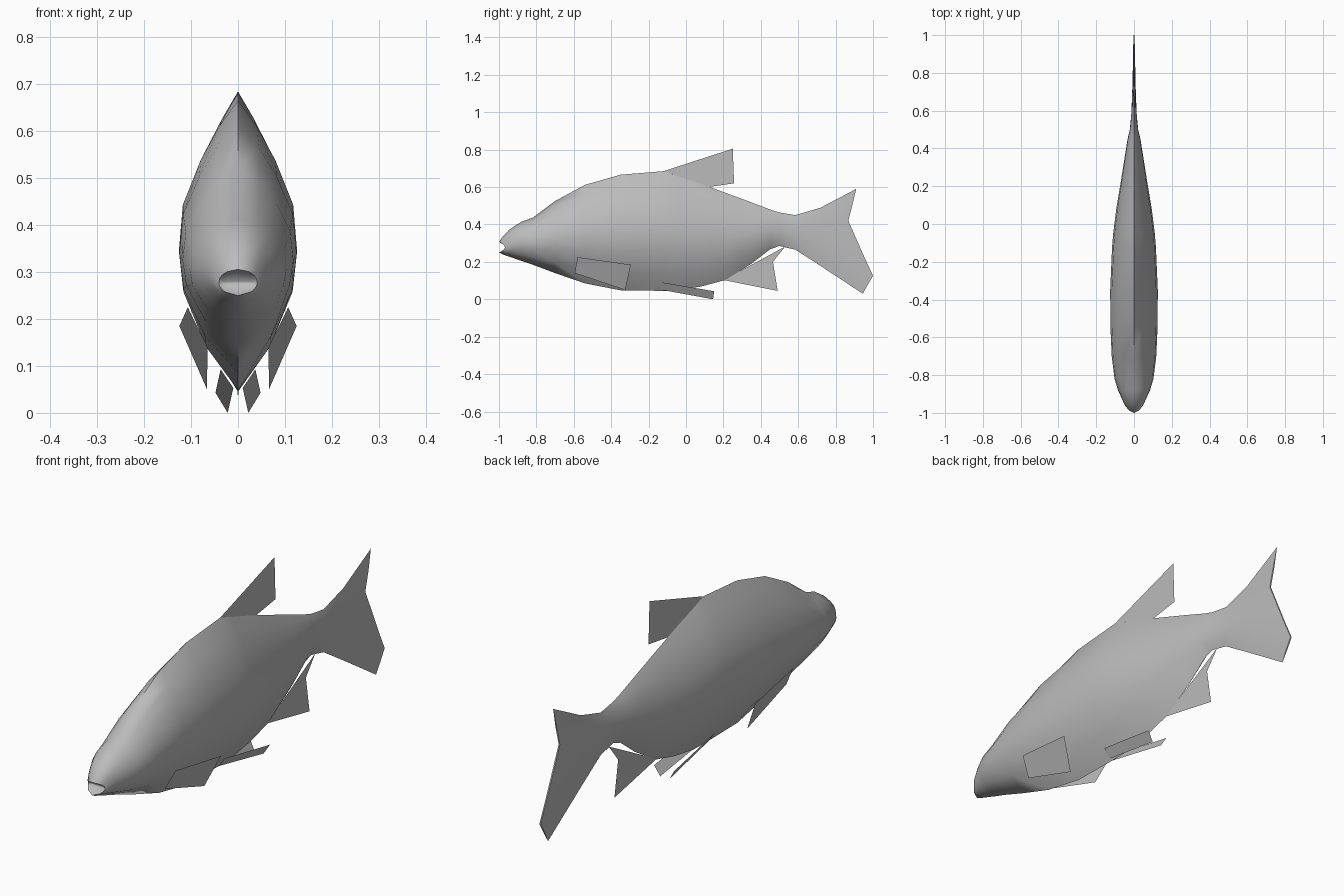
import bpy

cube = bpy.data.objects.get("Cube")
if cube:
    bpy.data.objects.remove(cube, do_unlink=True)

# Single grey material
grey = bpy.data.materials.new("fish grey")
grey.use_nodes = True
GREY = (0.5, 0.5, 0.5, 1)
grey.diffuse_color = GREY
grey.node_tree.nodes["Principled BSDF"].inputs["Base Color"].default_value = GREY


def make(name, verts, faces, smooth=False):
    mesh = bpy.data.meshes.new(name)
    mesh.from_pydata(verts, [], faces)
    mesh.materials.append(grey)
    for p in mesh.polygons:
        p.use_smooth = smooth
    obj = bpy.data.objects.new(name, mesh)
    bpy.context.collection.objects.link(obj)
    return obj


# Half cross-section from back to belly: height, width when keeled, width when round
LEVELS = [(1, 0, 0), (.91, .29, .57), (.795, .61, .81), (.64, .93, .96),
          (.48, 1, 1), (.34, .92, .95), (.15, .52, .71), (0, 0, 0)]

# Stations from mouth to tail: y, bottom, top, half width, roundness, side setback
STATIONS = [
    (-.960, .270, .285, .030, 1, .000),
    (-1.00, .250, .306, .041, 1, .032),
    (-.980, .240, .335, .050, 1, .022),
    (-.945, .228, .372, .062, 1, .015),
    (-.880, .205, .415, .085, .8, 0),
    (-.820, .185, .436, .103, .6, 0),
    (-.700, .140, .525, .118, .4, 0),
    (-.540, .085, .612, .125, .25, 0),
    (-.350, .048, .666, .126, .1, 0),
    (-.120, .045, .685, .116, 0, 0),
    (-.050, .047, .660, .110, .05, 0),
    (.080, .068, .617, .094, .1, 0),
    (.210, .103, .570, .072, .15, 0),
    (.350, .190, .518, .050, .2, 0),
    (.450, .268, .480, .034, .3, 0),
    (.500, .285, .464, .022, .3, 0),
    (.585, .265, .450, .014, .3, 0),
    (.720, .178, .490, .009, .3, 0),
]
# Forked trailing edge of the tail, top to bottom (y, z)
TAIL_EDGE = [(.91, .59), (.89, .505), (.868, .42), (.912, .32),
             (.956, .22), (1.0, .125), (.972, .078), (.945, .03)]


def ring(points):
    """Close a half section (x, y, z) by mirroring its inner points."""
    return points + [(-x, y, z) for x, y, z in points[-2:0:-1]]


rings = []
for y, low, high, half, rnd, setback in STATIONS:
    pts = []
    for t, keel, oval in LEVELS:
        w = keel + (oval - keel) * rnd
        pts.append((half * w, y + setback * w * w, low + (high - low) * t))
    rings.append(ring(pts))
rings.append(ring([(.003 if 0 < i < 7 else 0, y, z)
                   for i, (y, z) in enumerate(TAIL_EDGE)]))

# Body and tail lofted as one skin
n = len(rings[0])
verts = [v for r in rings for v in r]
faces = []
for s in range(len(rings) - 1):
    for i in range(n):
        j = (i + 1) % n
        faces.append((s * n + i, s * n + j, (s + 1) * n + j, (s + 1) * n + i))
last = (len(rings) - 1) * n
for base, flip in ((0, True), (last, False)):
    for i in range(7):
        a, b = base + i, base + i + 1
        c, d = base + (n - i - 1) % n, base + (n - i) % n
        f = list(dict.fromkeys((a, b, c, d)))
        if len(f) > 2:
            faces.append(f[::-1] if flip else f)
body = make("body", verts, faces, True)
bpy.context.view_layer.objects.active = body
body.select_set(True)
bpy.ops.object.shade_smooth_by_angle(angle=1.2)
body.select_set(False)

# Flat fins on the centre line
make("dorsal_fin", [(0, -.12, .685), (0, .25, .805), (0, .257, .62), (0, .12, .600)],
     [(0, 1, 2, 3)])
make("anal_fin", [(0, .20, .103), (0, .49, .045), (0, .465, .20), (0, .53, .282)],
     [(0, 1, 2, 3)])

# Paired fins on both flanks
PAIRED = {
    "pectoral_fin": [(.107, -.58, .225), (.125, -.295, .185),
                     (.066, -.325, .05), (.065, -.595, .14)],
    "pelvic_fin": [(.037, -.145, .093), (.048, .15, .043),
                   (.022, .145, 0), (.010, -.145, .053)],
}
for name, quad in PAIRED.items():
    make("left_" + name, quad, [(0, 1, 2, 3)])
    make("right_" + name, [(-x, y, z) for x, y, z in quad], [(3, 2, 1, 0)])
